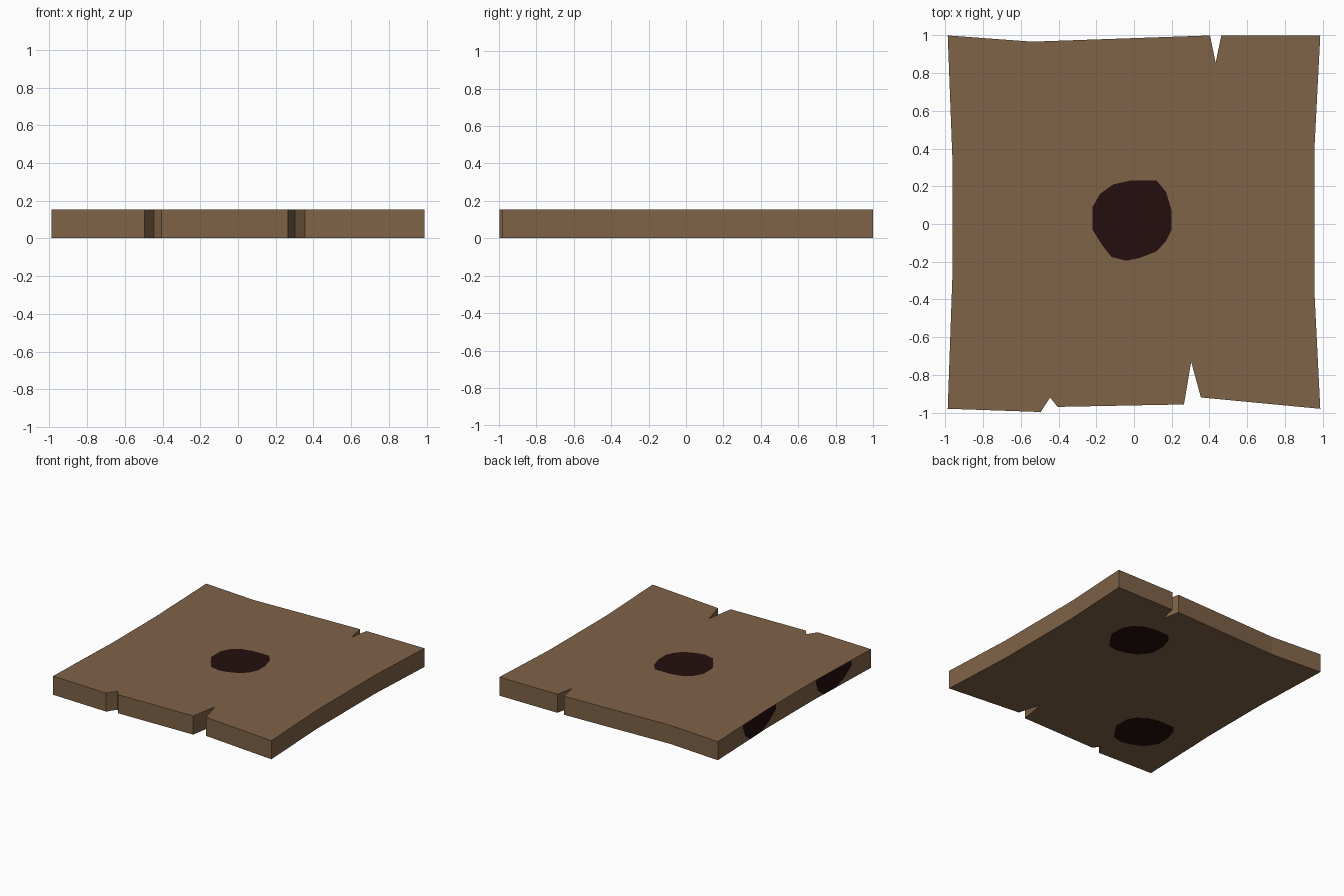
import bpy, bmesh

if "Cube" in bpy.data.objects:
    bpy.data.objects.remove(bpy.data.objects["Cube"])

Z0, Z1 = 0.001, 0.153      # underside and top of the board
GAP = 0.001                # how far the painted knots sit off the wood


def material(name, color):
    m = bpy.data.materials.new(name)
    m.diffuse_color = (*color, 1)
    m.use_nodes = True
    m.node_tree.nodes["Principled BSDF"].inputs["Base Color"].default_value = m.diffuse_color
    return m


wood = material("brown wood", (0.213, 0.125, 0.064))
dark = material("dark knot", (0.018, 0.0045, 0.0045))


def add_object(name, bm, mat):
    mesh = bpy.data.meshes.new(name)
    bm.to_mesh(mesh)
    bm.free()
    mesh.materials.append(mat)
    obj = bpy.data.objects.new(name, mesh)
    bpy.context.collection.objects.link(obj)
    return obj


# Board: worn outline with split ends, counter-clockwise from back left
left_edge = [(-0.988, 1.0), (-0.963, 0.34), (-0.963, -0.27), (-0.988, -0.98)]
outline = left_edge + [
    (-0.495, -0.997), (-0.445, -0.92), (-0.405, -0.97),             # small front split
    (0.265, -0.957), (0.303, -0.73), (0.355, -0.92),                # large front split
    (0.988, -0.98), (0.957, -0.36), (0.957, 0.40), (0.988, 1.0),    # right edge
    (0.463, 1.0), (0.433, 0.855), (0.403, 1.0), (-0.54, 0.967)]     # back split and dip
bm = bmesh.new()
base = bm.faces.new([bm.verts.new((x, y, Z0)) for x, y in outline])
ext = bmesh.ops.extrude_face_region(bm, geom=[base])
top = [v for v in ext["geom"] if isinstance(v, bmesh.types.BMVert)]
bmesh.ops.translate(bm, verts=top, vec=(0, 0, Z1 - Z0))
bmesh.ops.recalc_face_normals(bm, faces=bm.faces)
add_object("board", bm, wood)

# Knots on the top and underside: one irregular blob, reused
blob = [(-0.21, -0.05), (-0.16, -0.13), (-0.11, -0.195), (-0.03, -0.215),
        (0.04, -0.2), (0.13, -0.165), (0.18, -0.11), (0.21, -0.05),
        (0.21, 0.05), (0.18, 0.15), (0.13, 0.21), (-0.01, 0.21),
        (-0.10, 0.19), (-0.17, 0.14), (-0.21, 0.07)]


def flat_knot(name, cx, cy, z, flip):
    bm = bmesh.new()
    s = -1 if flip else 1      # mirrored winding makes the face look down
    bm.faces.new([bm.verts.new((cx + s * x, cy + y, z)) for x, y in blob])
    add_object(name, bm, dark)


flat_knot("top_knot", -0.01, 0.02, Z1 + GAP, False)
flat_knot("bottom_knot_back", 0.37, 0.48, Z0 - GAP, True)
flat_knot("bottom_knot_front", -0.54, -0.55, Z0 - GAP, True)


# Half knots on the left side, following the bent edge
def interp(points, t):
    for (a, fa), (b, fb) in zip(points, points[1:]):
        if a <= t <= b:
            return fa + (fb - fa) * (t - a) / (b - a)
    return points[-1][1]


edge_x = sorted((y, x) for x, y in left_edge)
lower = [(-0.22, 0.11), (-0.13, 0.045), (-0.02, Z0), (0.12, Z0), (0.19, 0.05), (0.22, 0.125)]


def side_knot(name, cy):
    bends = [y - cy for y, _ in edge_x if abs(y - cy) < 0.21]
    bm = bmesh.new()
    cols = []
    for t in sorted([p[0] for p in lower] + bends):
        x = interp(edge_x, cy + t) - GAP
        cols.append([bm.verts.new((x, cy + t, z)) for z in (interp(lower, t), Z1)])
    for a, b in zip(cols, cols[1:]):
        bm.faces.new((a[0], a[1], b[1], b[0]))
    add_object(name, bm, dark)


side_knot("side_knot_back", 0.435)
side_knot("side_knot_front", -0.52)
